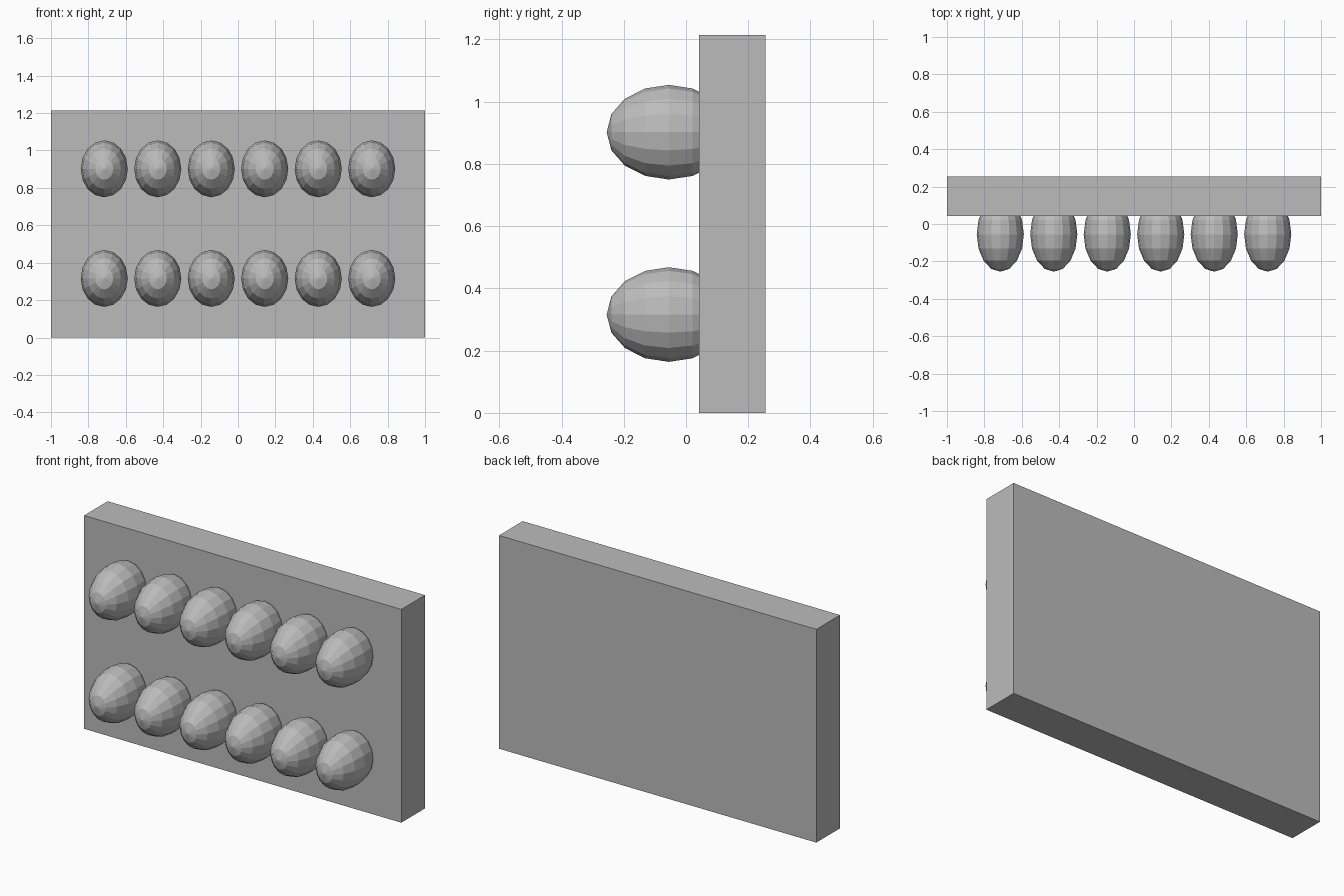
import bpy
import bmesh
from math import pi
from mathutils import Matrix, Vector

default = bpy.data.objects.get("Cube")
if default:
    bpy.data.objects.remove(default, do_unlink=True)

grey = bpy.data.materials.new("plain grey")
grey.use_nodes = True
colour = (0.5, 0.5, 0.5, 1)
grey.diffuse_color = colour
grey.node_tree.nodes["Principled BSDF"].inputs["Base Color"].default_value = colour


def make_object(name, bm, location=(0, 0, 0)):
    mesh = bpy.data.meshes.new(name)
    bm.to_mesh(mesh)
    bm.free()
    mesh.materials.append(grey)
    obj = bpy.data.objects.new(name, mesh)
    obj.location = location
    bpy.context.collection.objects.link(obj)
    return obj


# Upright backing slab
HEIGHT = 1.215
FRONT, BACK = 0.042, 0.255
bm = bmesh.new()
bmesh.ops.create_cube(bm, size=1)
bmesh.ops.scale(bm, vec=Vector((2, BACK - FRONT, HEIGHT)), verts=bm.verts)
make_object("backing_slab", bm, (0, (FRONT + BACK) / 2, HEIGHT / 2))

# One faceted egg knob, its poles pointing front and back
bm = bmesh.new()
bmesh.ops.create_uvsphere(bm, u_segments=16, v_segments=8, radius=1,
                          matrix=Matrix.Rotation(pi / 2, 4, "X"))
bmesh.ops.scale(bm, vec=Vector((0.126, 0.2, 0.152)), verts=bm.verts)
knob = make_object("knob_lower_1", bm)

# Two rows of six knobs sharing the same mesh
SPACING = 0.286
for row, z in (("lower", 0.316), ("upper", 0.902)):
    for i in range(6):
        if row == "lower" and i == 0:
            obj = knob
        else:
            obj = bpy.data.objects.new(f"knob_{row}_{i + 1}", knob.data)
            bpy.context.collection.objects.link(obj)
        obj.location = ((i - 2.5) * SPACING, -0.055, z)
